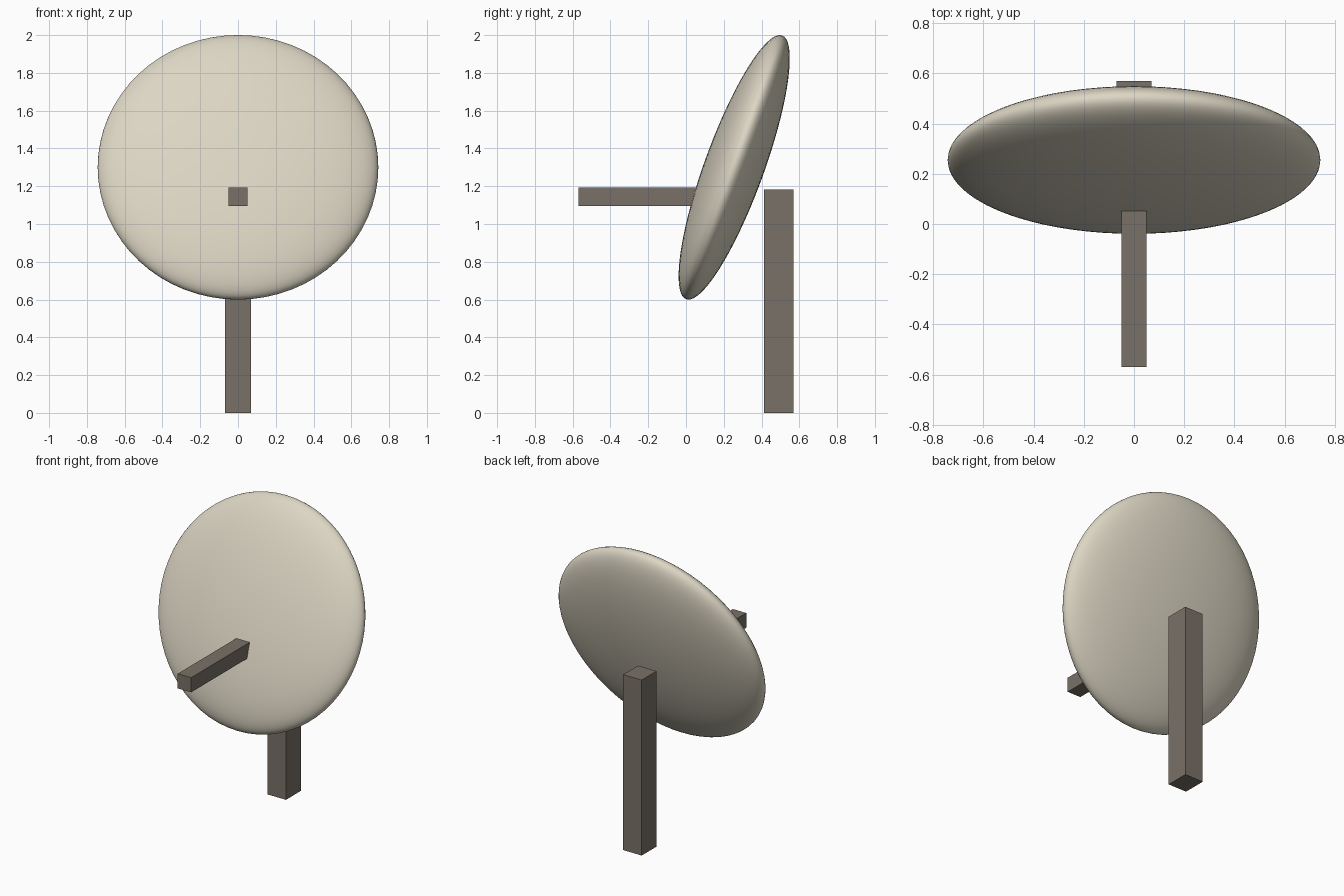
import bpy
from math import radians

if "Cube" in bpy.data.objects:
    bpy.data.objects.remove(bpy.data.objects["Cube"])


def box(name, lo, hi):
    """Axis-aligned box between two corners."""
    centre = [(a + b) / 2 for a, b in zip(lo, hi)]
    bpy.ops.mesh.primitive_cube_add(size=1, location=centre)
    ob = bpy.context.object
    ob.name = name
    ob.scale = [b - a for a, b in zip(lo, hi)]
    bpy.ops.object.transform_apply(location=False, rotation=False, scale=True)
    return ob


def material(name, rgb):
    mat = bpy.data.materials.new(name)
    mat.diffuse_color = (*rgb, 1)
    mat.use_nodes = True
    mat.node_tree.nodes["Principled BSDF"].inputs["Base Color"].default_value = mat.diffuse_color
    return mat


cream = material("cream", (0.72, 0.67, 0.55))
brown = material("brown_grey", (0.19, 0.165, 0.135))

# Dish: flattened sphere leaning back 20 degrees
bpy.ops.mesh.primitive_uv_sphere_add(segments=64, ring_count=40, radius=1,
                                     location=(0, 0.255, 1.3))
dish = bpy.context.object
dish.name = "dish"
dish.scale = (0.743, 0.743, 0.158)
dish.rotation_euler = (radians(70), 0, 0)
bpy.ops.object.transform_apply(location=False, rotation=True, scale=True)
bpy.ops.object.shade_smooth()
dish.data.materials.append(cream)

# Upright post behind the dish, and receiver arm reaching forward
post = box("post", (-0.069, 0.412, 0), (0.069, 0.57, 1.182))
arm = box("receiver_arm", (-0.05, -0.57, 1.094), (0.05, 0.15, 1.193))
for part in (post, arm):
    part.data.materials.append(brown)
